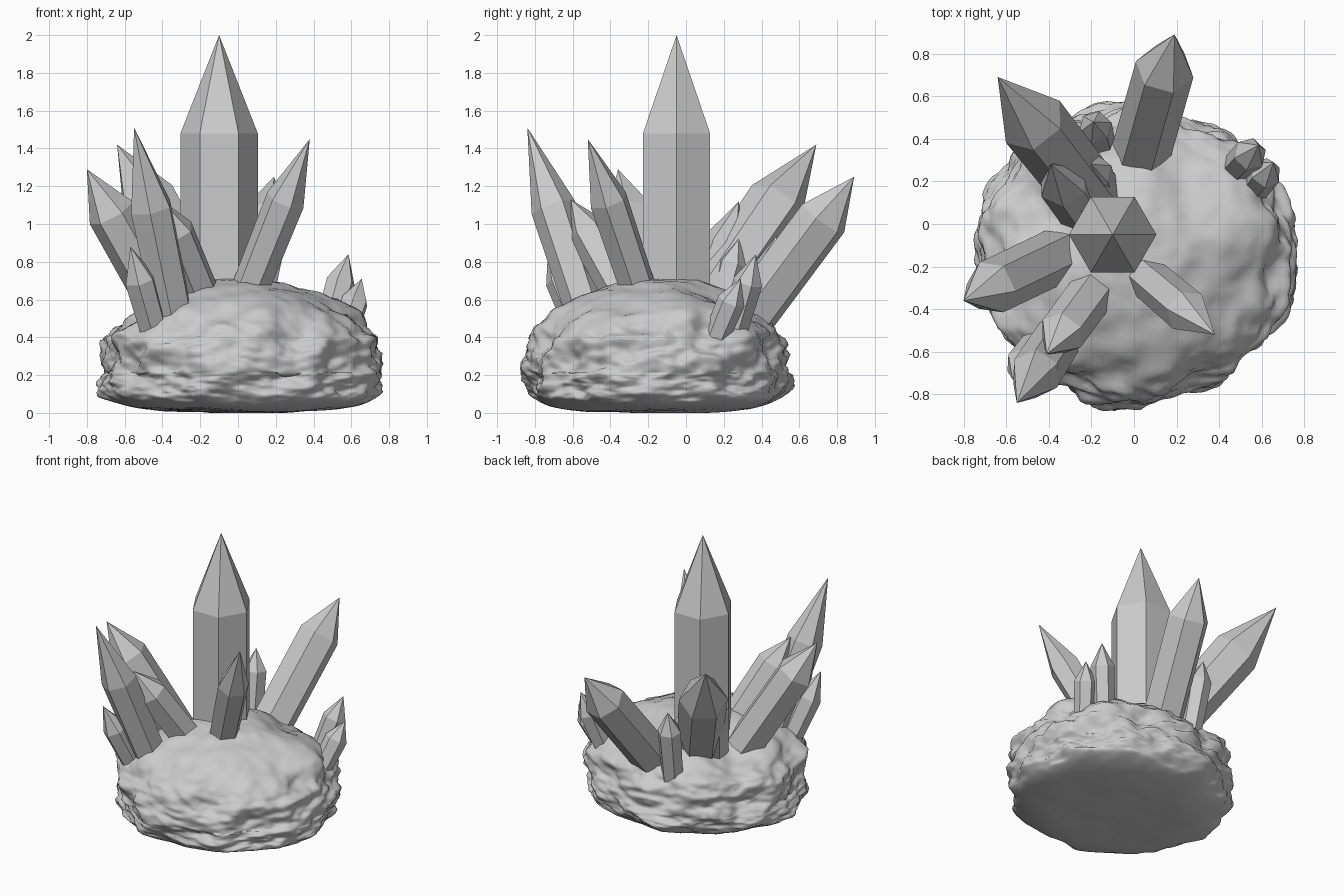
import bpy, bmesh, math
from mathutils import Vector, noise

cube = bpy.data.objects.get("Cube")
if cube:
    bpy.data.objects.remove(cube)


def add_object(name, bm):
    bmesh.ops.recalc_face_normals(bm, faces=bm.faces)
    mesh = bpy.data.meshes.new(name)
    bm.to_mesh(mesh)
    bm.free()
    obj = bpy.data.objects.new(name, mesh)
    bpy.context.collection.objects.link(obj)
    return obj


def crystal(name, base, tip, radius, shoulder=0.72, taper=0.92, sides=6):
    """Faceted prism from base to shoulder, closed by a pointed cap."""
    base, tip = Vector(base), Vector(tip)
    axis = tip - base
    turn = axis.to_track_quat('Z', 'Y')
    bm = bmesh.new()

    def ring(t, r):
        return [bm.verts.new(base + axis * t + turn @ Vector(
            (r * math.cos(math.tau * i / sides), r * math.sin(math.tau * i / sides), 0)))
            for i in range(sides)]

    low, high = ring(0, radius * taper), ring(shoulder, radius)
    point = bm.verts.new(tip)
    bm.faces.new(low)
    for i in range(sides):
        j = (i + 1) % sides
        bm.faces.new((low[i], low[j], high[j], high[i]))
        bm.faces.new((high[i], high[j], point))
    return add_object(name, bm)


def falloff(p, x, y, size):
    """Soft bump around a point on the rock's top."""
    return math.exp(-((p.x - x) ** 2 + (p.y - y) ** 2) / size ** 2)


def rock(name, center, half_x, half_y, mid, top):
    """Flat-bottomed boulder with steep layered sides and a domed middle."""
    bm = bmesh.new()
    bmesh.ops.create_icosphere(bm, subdivisions=6, radius=1)
    for v in bm.verts:
        d = v.co.normalized()
        flat = math.hypot(d.x, d.y)
        power = 3.5 if d.z > 0 else 5.5
        d *= (flat ** power + abs(d.z) ** power) ** (-1 / power)
        height = top - mid if d.z > 0 else mid
        p = Vector((d.x * half_x, d.y * half_y, d.z * height))
        # Broad lumps, then strata stretched along the horizontal
        lump = noise.noise(p * 2.6 + Vector((3, 1, 7)))
        strata = noise.fractal(Vector((p.x * 3.6, p.y * 3.6, p.z * 7)), 1.0, 2.0, 4)
        side = min(1, math.hypot(d.x, d.y)) ** 2
        spread = 1 + side * (0.07 * lump + 0.1 * strata)
        p.x *= spread
        p.y *= spread
        rough = 0.04 * lump + 0.03 * strata
        if d.z > 0:
            # Central dome, and a sunken patch behind the right crystal
            dome = 0.13 * falloff(p, 0.04, 0.02, 0.45)
            dip = 0.1 * falloff(p, -0.42, 0.2, 0.22)
            p.z += rough + (dome - dip) * d.z
        else:
            p.z += rough * 0.3 - 0.03 * d.z * side
        v.co = Vector((center[0] + p.x, center[1] + p.y, max(0, mid + p.z)))
    obj = add_object(name, bm)
    for poly in obj.data.polygons:
        poly.use_smooth = True
    return obj


# Rock base
rock("rock_base", (0.015, -0.16), 0.73, 0.68, 0.22, 0.57)

# Tall central crystal
crystal("main_crystal", (-0.1, -0.05, 0.3), (-0.1, -0.05, 2), 0.205, 0.694, 1)

# Large leaning crystals
crystal("right_crystal", (-0.3, -0.12, 0.4), (-0.8, -0.36, 1.29), 0.13, 0.74, 1)
crystal("back_right_crystal", (-0.09, -0.01, 0.4), (-0.64, 0.69, 1.42), 0.16, 0.7)
crystal("front_right_crystal", (-0.32, -0.48, 0.4), (-0.55, -0.84, 1.51), 0.12, 0.62)
crystal("front_left_crystal", (0.0, -0.2, 0.5), (0.38, -0.52, 1.45), 0.105, 0.66)
crystal("back_crystal", (0.005, 0.235, 0.37), (0.19, 0.89, 1.25), 0.14, 0.75, 1)

# Medium crystals nestled between the large ones
crystal("front_medium_crystal", (-0.13, -0.23, 0.45), (-0.41, -0.61, 1.13), 0.11, 0.75, 1)
crystal("back_medium_crystal", (-0.22, 0.02, 0.4), (-0.39, 0.28, 1.12), 0.12, 0.67)

# Small crystals around the rim
crystal("front_small_crystal", (-0.44, -0.55, 0.42), (-0.57, -0.73, 0.88), 0.085, 0.62)
crystal("back_small_crystal", (-0.16, 0.38, 0.42), (-0.19, 0.48, 0.94), 0.08)
crystal("inner_small_crystal", (-0.15, 0.15, 0.45), (-0.2, 0.28, 0.92), 0.085)
crystal("left_small_crystal", (0.47, 0.25, 0.42), (0.585, 0.37, 0.84), 0.08, 0.65)
crystal("left_tiny_crystal", (0.56, 0.16, 0.4), (0.655, 0.29, 0.71), 0.075, 0.62)
